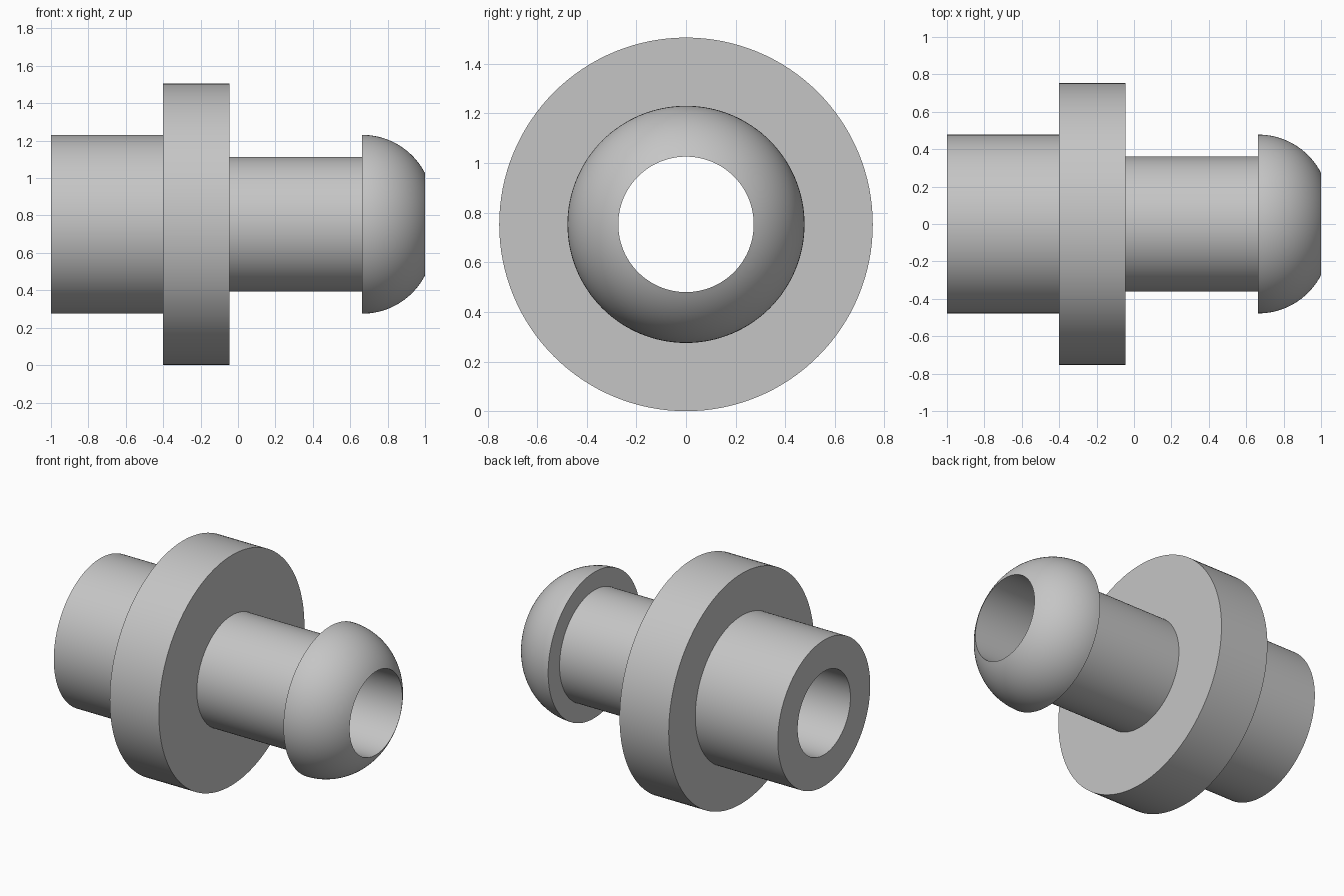
import bpy
import bmesh
import math
from mathutils import Vector

cube = bpy.data.objects.get("Cube")
if cube:
    bpy.data.objects.remove(cube, do_unlink=True)

# Main dimensions: positions along x and radii about the axis
SEGMENTS = 128
BORE, BODY, FLANGE, NECK = 0.273, 0.478, 0.753, 0.36
BACK, FLANGE_BACK, FLANGE_FRONT, HEAD, TIP = -1.0, -0.402, -0.046, 0.664, 1.0

# Grey material
grey = bpy.data.materials.new("plain grey")
grey.use_nodes = True
colour = (0.56, 0.56, 0.56, 1.0)
grey.diffuse_color = colour
grey.node_tree.nodes["Principled BSDF"].inputs["Base Color"].default_value = colour


def dome(steps=20):
    """Arc tangent to the head's widest radius, ending at the bore rim."""
    length, drop = TIP - HEAD, BODY - BORE
    radius = (length ** 2 + drop ** 2) / (2 * drop)
    sweep = math.asin(length / radius)
    return [(HEAD + radius * math.sin(sweep * i / steps),
             BODY - radius + radius * math.cos(sweep * i / steps))
            for i in range(steps + 1)]


def revolve(name, profile, material):
    """Spin a closed (x, radius) profile about the x axis."""
    bm = bmesh.new()
    verts = [bm.verts.new((x, 0, r)) for x, r in profile]
    edges = [bm.edges.new((a, b)) for a, b in zip(verts, verts[1:] + verts[:1])]
    bmesh.ops.spin(bm, geom=verts + edges, cent=(0, 0, 0), axis=(1, 0, 0),
                   angle=math.tau, steps=SEGMENTS, use_duplicate=False)
    bmesh.ops.remove_doubles(bm, verts=bm.verts, dist=0.0001)
    bmesh.ops.recalc_face_normals(bm, faces=bm.faces)
    bmesh.ops.translate(bm, verts=bm.verts, vec=Vector((0, 0, FLANGE)))
    mesh = bpy.data.meshes.new(name)
    bm.to_mesh(mesh)
    bm.free()
    mesh.materials.append(material)
    obj = bpy.data.objects.new(name, mesh)
    bpy.context.collection.objects.link(obj)
    bpy.ops.object.select_all(action="DESELECT")
    obj.select_set(True)
    bpy.context.view_layer.objects.active = obj
    bpy.ops.object.shade_smooth_by_angle(angle=math.radians(30))
    return obj


# Hollow bushing: rear sleeve, flange, neck, domed head and through bore
profile = [
    (BACK, BORE), (BACK, BODY),
    (FLANGE_BACK, BODY), (FLANGE_BACK, FLANGE),
    (FLANGE_FRONT, FLANGE), (FLANGE_FRONT, NECK),
    (HEAD, NECK),
] + dome()
revolve("flanged_bushing", profile, grey)
